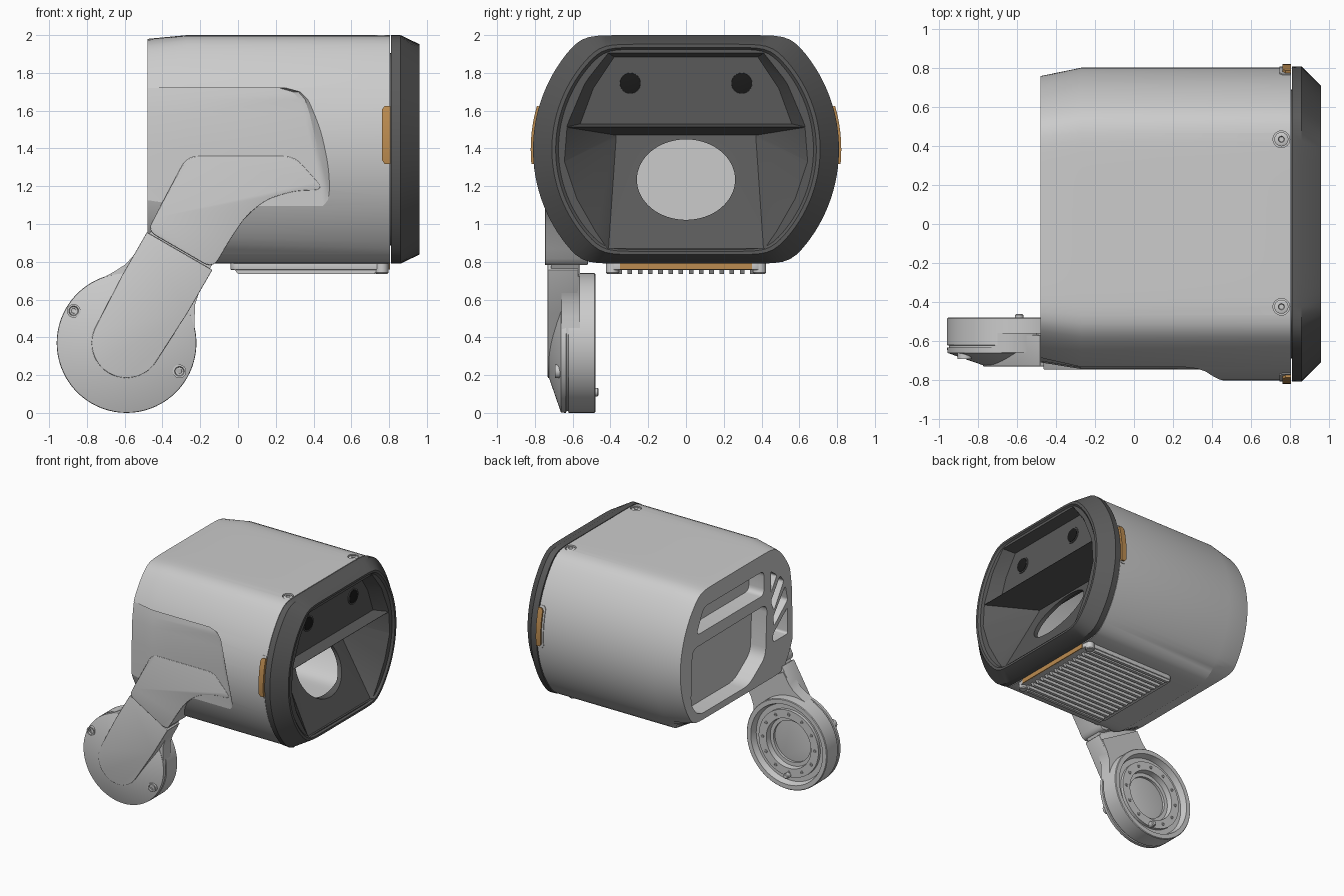
import bpy, bmesh, math
from mathutils import Vector

if "Cube" in bpy.data.objects:
    bpy.data.objects.remove(bpy.data.objects["Cube"])

ZC = 1.395  # height of the housing axis


def material(name, colour):
    m = bpy.data.materials.new(name)
    m.diffuse_color = colour
    m.use_nodes = True
    m.node_tree.nodes["Principled BSDF"].inputs["Base Color"].default_value = m.diffuse_color
    return m


DARK = material("dark_plastic", (0.1, 0.1, 0.1, 1))
BLACK = material("lens_black", (0.01, 0.01, 0.01, 1))
AMBER = material("amber_lens", (0.5, 0.26, 0.08, 1))


def finish(name, bm, mat=None, bevel=0, cutters=()):
    bmesh.ops.recalc_face_normals(bm, faces=bm.faces)
    me = bpy.data.meshes.new(name)
    bm.to_mesh(me)
    bm.free()
    ob = bpy.data.objects.new(name, me)
    bpy.context.collection.objects.link(ob)
    if mat:
        me.materials.append(mat)
    for c in cutters:
        mod = ob.modifiers.new("cut", 'BOOLEAN')
        mod.operation, mod.solver, mod.object = 'DIFFERENCE', 'EXACT', c
    if bevel:
        mod = ob.modifiers.new("bevel", 'BEVEL')
        mod.width, mod.segments, mod.limit_method = bevel, 3, 'ANGLE'
        mod.angle_limit = math.radians(40)
    if ob.modifiers:
        dg = bpy.context.evaluated_depsgraph_get()
        ob.data = bpy.data.meshes.new_from_object(ob.evaluated_get(dg))
        ob.modifiers.clear()
    for c in cutters:
        bpy.data.objects.remove(c)
    bpy.ops.object.select_all(action='DESELECT')
    ob.select_set(True)
    bpy.context.view_layer.objects.active = ob
    bpy.ops.object.shade_smooth_by_angle(angle=math.radians(28))
    return ob


def loft(name, rings, **kw):
    bm = bmesh.new()
    vs = [[bm.verts.new(p) for p in r] for r in rings]
    n = len(vs[0])
    for a, b in zip(vs, vs[1:]):
        for i in range(n):
            bm.faces.new((a[i], a[(i + 1) % n], b[(i + 1) % n], b[i]))
    bm.faces.new(vs[0])
    bm.faces.new(vs[-1])
    return finish(name, bm, **kw)


def place(axis, u, v, w):
    return {'x': (w, u, v), 'y': (u, w, v), 'z': (u, v, w)}[axis]


def prism(name, axis, pts, a, b, **kw):
    return loft(name, [[place(axis, u, v, w) for u, v in pts] for w in (a, b)], **kw)


def lathe(name, axis, centre, profile, n=24, **kw):
    ts = [2 * math.pi * i / n for i in range(n)]
    return loft(name, [[place(axis, centre[0] + r * math.cos(t), centre[1] + r * math.sin(t), w)
                        for t in ts] for r, w in profile], **kw)


def hull(name, pts):
    bm = bmesh.new()
    for x, y, z in pts:
        for s in (-1, 1):
            bm.verts.new((x, s * y, z))
    bmesh.ops.convex_hull(bm, input=bm.verts)
    return finish(name, bm)


def rounded(pts, r, seg=5):
    out = []
    for i, p in enumerate(pts):
        p, a, b = Vector(p), Vector(pts[i - 1]), Vector(pts[(i + 1) % len(pts)])
        p1 = p + (a - p).normalized() * min(r, 0.45 * (a - p).length)
        p2 = p + (b - p).normalized() * min(r, 0.45 * (b - p).length)
        for k in range(seg + 1):
            t = k / seg
            out.append(tuple(p1 * (1 - t) ** 2 + p * 2 * t * (1 - t) + p2 * t * t))
    return out


def outline(x, R, h, low=None, n=128):
    # circle of radius R with soft-cornered flats h above and low below the axis
    ring = []
    for i in range(n):
        t = 2 * math.pi * (i + 0.5) / n
        flat = h if t < math.pi else (low or h)
        r = (R ** -30 + (abs(math.sin(t)) / flat) ** 30) ** (-1 / 30)
        ring.append((x, r * math.cos(t), ZC + r * math.sin(t)))
    return ring


def tube(name, secs, **kw):
    return loft(name, [outline(*s) for s in secs], **kw)


# Housing: hollow shell, flat arm panel, pockets in the rear end, screw holes
cuts = [tube("cavity", [(-0.2, 0.71, 0.53), (0.9, 0.71, 0.53)])]
rows = [(1.72, 0.25, -0.716), (1.7, 0.32, -0.72), (1.66, 0.355, -0.727), (1.58, 0.38, -0.738),
        (1.4, 0.42, -0.745), (1.18, 0.47, -0.745), (0.7, 0.53, -0.745)]
cuts.append(loft("panel_cut", [[(-0.7, y + 0.07, z), (-0.27, y, z), (x - 0.03, y, z), (x, y - 0.012, z),
                                (x + 0.08, -0.85, z), (-0.7, -0.85, z)] for z, x, y in rows]))
pockets = [
    ([(0.6, 1.54), (0.62, 1.08), (0.52, 0.965), (-0.14, 0.965), (-0.36, 1.12), (-0.38, 1.55)], 0.07),
    ([(0.55, 1.64), (0.45, 1.84), (-0.34, 1.84), (-0.34, 1.64)], 0.05),
    ([(-0.43, 1.8), (-0.51, 1.74), (-0.43, 1.62)], 0.02),
    ([(-0.55, 1.72), (-0.6, 1.66), (-0.47, 1.46), (-0.43, 1.55)], 0.02),
    ([(-0.62, 1.61), (-0.65, 1.48), (-0.47, 1.33), (-0.46, 1.41)], 0.02),
    ([(-0.65, 1.42), (-0.65, 1.2), (-0.46, 1.2), (-0.46, 1.27)], 0.02)]
for pts, r in pockets:
    cuts.append(prism("pocket", 'x', rounded(pts, r), -0.6, -0.34))
for y in (-0.425, 0.435):
    cuts.append(lathe("screw_hole", 'z', (0.757, y), [(0.043, 1.975), (0.043, 2.1)]))
tube("housing", [(-0.48, 0.76, 0.585, 0.485), (-0.27, 0.803, 0.605), (0.805, 0.803, 0.605)], cutters=cuts)
for y in (-0.425, 0.435):
    lathe("top_screw", 'z', (0.757, y), [(0.036, 1.96), (0.036, 1.99), (0.028, 1.994),
                                         (0.016, 1.994), (0.013, 1.982)])

# Dark front bezel with sensor recess, upward-tilted funnel floor and oval opening
ell = [(0.26 * math.cos(t * math.pi / 32), 1.235 + 0.213 * math.sin(t * math.pi / 32)) for t in range(64)]
carve = [hull("upper_recess", [(0.97, 0.42, 1.91), (0.97, 0.55, 1.745), (0.97, 0.65, 1.51),
                               (0.85, 0.38, 1.885), (0.85, 0.49, 1.72), (0.85, 0.56, 1.53)]),
         hull("funnel", [(0.97, 0.65, 1.515), (0.97, 0.665, 1.32), (0.97, 0.595, 1.11), (0.97, 0.43, 0.872),
                         (0.62, 0.37, 1.47), (0.625, 0.37, 1.455), (0.93, 0.41, 0.872)]),
         prism("under_funnel", 'y', [(-0.2, 0.4), (0.79, 0.4), (0.79, 1.07), (0.59, 1.455), (-0.2, 1.455)], -0.9, 0.9),
         prism("over_funnel", 'y', [(-0.2, 1.55), (0.79, 1.55), (0.79, 2.1), (-0.2, 2.1)], -0.9, 0.9),
         prism("oval", 'x', ell, -0.2, 1.0)]
tube("front_bezel", [(0.57, 0.69, 0.51), (0.811, 0.69, 0.51), (0.811, 0.808, 0.605), (0.86, 0.81, 0.605),
                     (0.96, 0.71, 0.557), (0.96, 0.69, 0.54), (0.945, 0.675, 0.53)],
     mat=DARK, cutters=carve)
for y in (-0.295, 0.295):
    lathe("sensor_ring", 'x', (y, 1.745), [(0.065, 0.83), (0.065, 0.856), (0.055, 0.856), (0.05, 0.851)], mat=DARK)
    lathe("sensor_lens", 'x', (y, 1.745), [(0.054, 0.83), (0.054, 0.858), (0.03, 0.862)], mat=BLACK)


# Side marker lights with their frames, wrapped round the housing
def marker(name, s, x0, x1, r0, r1, a0, a1, **kw):
    rings = []
    for i in range(17):
        t = math.radians(a0 + (a1 - a0) * i / 16)
        x = x0 + (0.014 if i in (0, 16) else 0)
        rings.append([(px, s * r * math.cos(t), ZC + r * math.sin(t))
                      for px, r in ((x, r0), (x1, r0), (x1, r1), (x, r1))])
    loft(name, rings, **kw)


for s in (-1, 1):
    marker("marker_frame", s, 0.748, 0.804, 0.77, 0.809, -6.6, 17.6)
    marker("marker_light", s, 0.763, 0.807, 0.77, 0.822, -5.4, 16.3, mat=AMBER)

# Finned heat sink under the housing
prism("heat_sink_base", 'z', rounded([(-0.04, -0.41), (0.8, -0.41), (0.8, 0.41), (-0.04, 0.41)], 0.05),
      0.757, 0.8, bevel=0.006)
for i in range(14):
    y = -0.351 + i * 0.054
    prism("heat_sink_fin", 'y', [(0.0, 0.76), (0.01, 0.735), (0.74, 0.735), (0.76, 0.76)], y - 0.012, y + 0.012)
for y in (-0.39, 0.39):
    lathe("heat_sink_post", 'z', (0.762, y), [(0.034, 0.79), (0.034, 0.742), (0.028, 0.736)])
    prism("heat_sink_edge", 'y', [(-0.02, 0.76), (0.0, 0.736), (0.72, 0.736), (0.74, 0.76)], y - 0.012, y + 0.012)
prism("bottom_light", 'y', [(0.78, 0.758), (0.806, 0.758), (0.806, 0.8), (0.78, 0.8)], -0.35, 0.35, mat=AMBER)

# Arm: coordinates t along the arm, s across it, from the hub centre
HUB = (-0.59, 0.37)


def arm(t, s):
    return (HUB[0] + 0.5 * t + 0.866 * s, HUB[1] + 0.866 * t - 0.5 * s)


top = [(-0.44, 1.04), (-0.27, 1.36), (0.3, 1.36), (0.46, 1.18), (0.3, 1.175), (0.15, 1.13), (0.04, 1.04), (-0.04, 0.92)]
prism("arm_shoulder", 'y', rounded([arm(0.57, -0.2)] + top + [arm(0.57, 0.2)], 0.06), -0.747, -0.52, bevel=0.012)
prism("arm_neck", 'y', [arm(0.5, -0.185), arm(0.65, -0.185), arm(0.65, 0.185), arm(0.5, 0.185)], -0.715, -0.57)
blade = [arm(0.185 * math.sin(a), 0.185 * math.cos(a))
         for a in (math.pi + math.pi * i / 24 for i in range(25))]
prism("arm_blade", 'y', blade + [arm(0.3, 0.2), arm(0.562, 0.2), arm(0.562, -0.2), arm(0.3, -0.2)],
      -0.732, -0.57, bevel=0.004)
web = [(0.52, 0.198), (0.42, 0.2), (0.36, 0.212), (0.3, 0.243), (0.22, 0.29)]
prism("arm_web", 'y', [arm(t, s) for t, s in web] + [arm(t, -s) for t, s in reversed(web)], -0.66, -0.56)

# Hub disc: sloped cover, seam groove, stepped bearing seat on the inner side
lathe("hub", 'y', HUB, [(0.18, -0.727), (0.368, -0.662), (0.37, -0.635), (0.36, -0.633), (0.36, -0.624),
                        (0.37, -0.622), (0.37, -0.485), (0.365, -0.48), (0.33, -0.48), (0.315, -0.53),
                        (0.275, -0.53), (0.275, -0.505), (0.205, -0.505), (0.2, -0.55), (0.17, -0.55),
                        (0.17, -0.6)], n=72)
for i in range(12):
    a = i * math.pi / 6
    lathe("hub_bolt", 'y', (HUB[0] + 0.24 * math.cos(a), HUB[1] + 0.24 * math.sin(a)),
          [(0.013, -0.51), (0.013, -0.498), (0.007, -0.498), (0.006, -0.503)], n=12)
lathe("hub_pin", 'y', (-0.59, 0.11), [(0.022, -0.51), (0.022, -0.468), (0.016, -0.463)], n=16)
for c in ((-0.87, 0.54), (-0.31, 0.22)):
    lathe("hub_screw", 'y', c, [(0.036, -0.65), (0.036, -0.694), (0.026, -0.694), (0.022, -0.684),
                                (0.013, -0.684), (0.012, -0.676)])
